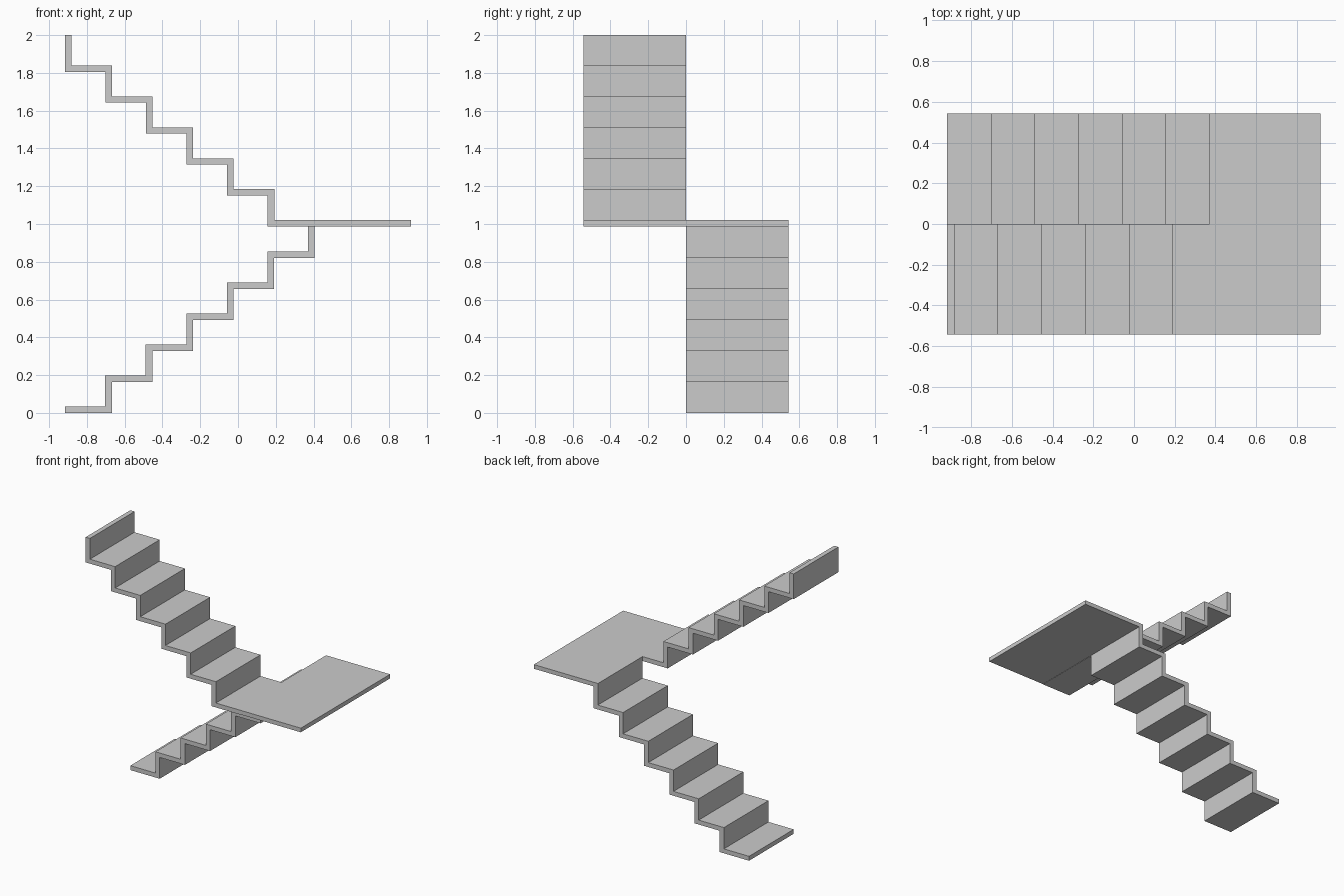
import bpy, bmesh
from mathutils import Vector

if "Cube" in bpy.data.objects:
    bpy.data.objects.remove(bpy.data.objects["Cube"])

GO, RISE, TX, TZ, W = 0.2146, 0.164, 0.036, 0.034, 0.543


def prism(name, outline, offset):
    """Extrude a flat outline along an offset vector."""
    bm = bmesh.new()
    face = bm.faces.new([bm.verts.new(p) for p in outline])
    ext = bmesh.ops.extrude_face_region(bm, geom=[face])
    moved = [v for v in ext["geom"] if isinstance(v, bmesh.types.BMVert)]
    bmesh.ops.translate(bm, vec=Vector(offset), verts=moved)
    bmesh.ops.recalc_face_normals(bm, faces=bm.faces)
    me = bpy.data.meshes.new(name)
    bm.to_mesh(me)
    bm.free()
    ob = bpy.data.objects.new(name, me)
    bpy.context.collection.objects.link(ob)
    return ob


# lower flight: folded plate climbing towards +x, ending under the landing
top, under = [(-0.917, TZ)], [(-0.917, 0)]
for i in range(6):
    right = -0.667 + GO * i
    z = RISE * i
    z_next = z + RISE if i < 5 else 0.988
    top += [(right - TX, z + TZ), (right - TX, z_next + TZ if i < 5 else z_next)]
    under += [(right, z), (right, z_next)]
prism("lower_flight", [(x, 0, z) for x, z in top + under[::-1]], (0, W, 0))

# upper flight: folded plate climbing back towards -x
top, under = [(0.406, 1.02)], [(0.406, 0.986)]
for i in range(6):
    left = 0.156 - GO * i
    z = 0.986 + RISE * i
    z_next = z + RISE
    top += [(left + TX, z + TZ), (left + TX, z_next + TZ if i < 5 else 2.0)]
    under += [(left, z), (left, z_next if i < 5 else 2.0)]
prism("upper_flight", [(x, 0, z) for x, z in top + under[::-1]], (0, -W, 0))

# landing slab, reaching over the last riser of the lower flight
plan = [(0.406, -W), (0.915, -W), (0.915, W), (0.37, W), (0.37, 0), (0.406, 0)]
prism("landing", [(x, y, 0.988) for x, y in plan], (0, 0, 0.032))
